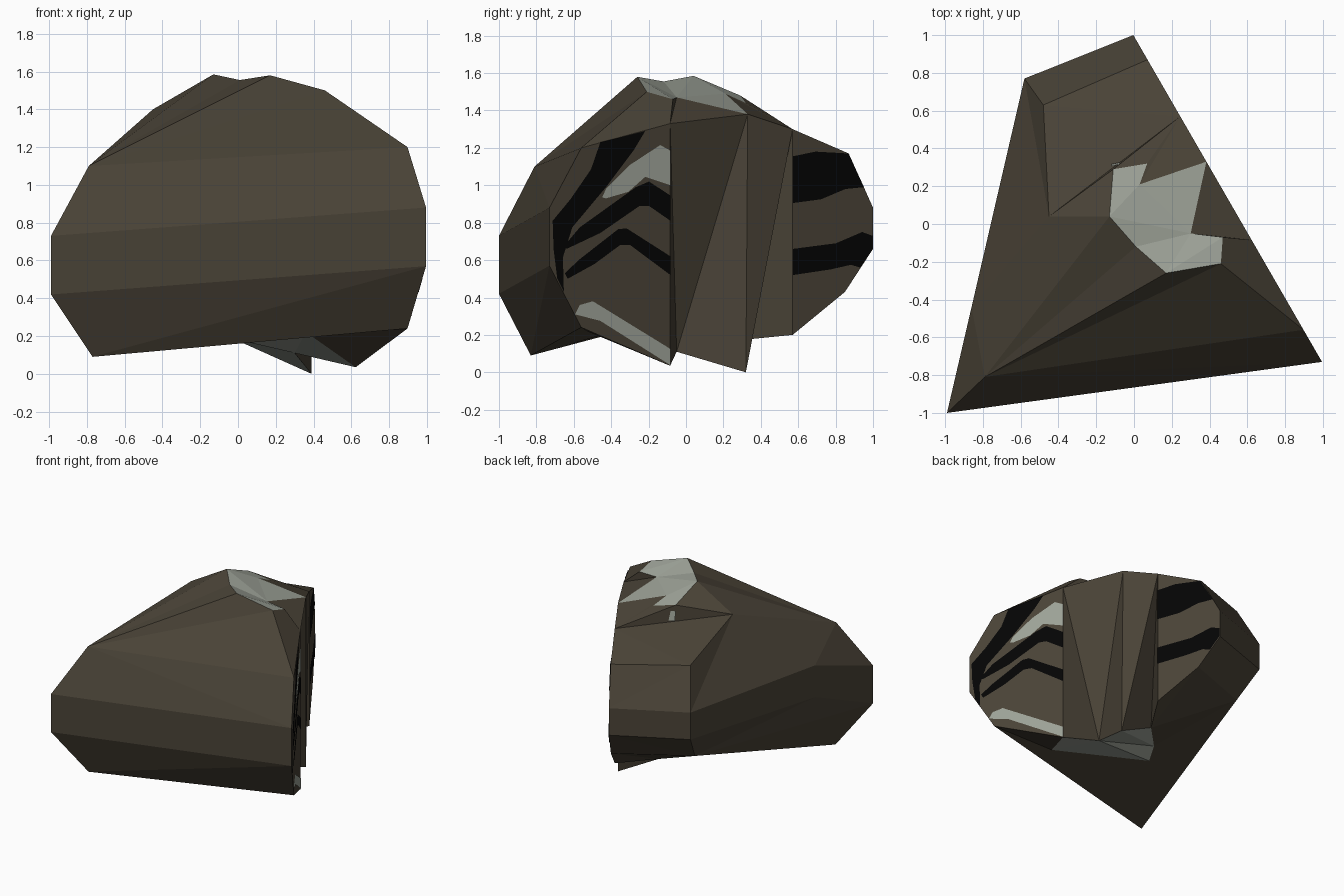
import bpy, bmesh
from mathutils import Vector

if "Cube" in bpy.data.objects:
    bpy.data.objects.remove(bpy.data.objects["Cube"])


def material(name, rgb):
    m = bpy.data.materials.new(name)
    m.diffuse_color = (*rgb, 1)
    m.use_nodes = True
    m.node_tree.nodes["Principled BSDF"].inputs["Base Color"].default_value = m.diffuse_color
    return m


ROCK = material("brown rock", (0.068, 0.056, 0.038))
GREY = material("pale grey mineral", (0.34, 0.365, 0.315))
BLACK = material("black vein", (0.0012, 0.0012, 0.0012))


def cut(y, z, lift=0.0):
    """Point on the flat sawn side, which is a vertical plane facing +x +y."""
    return Vector(((0.497 - 0.5 * y) / 0.866 + lift * 0.866, y + lift * 0.5, z))


def new_object(name, bm, mats):
    mesh = bpy.data.meshes.new(name)
    bm.to_mesh(mesh)
    bm.free()
    for m in mats:
        mesh.materials.append(m)
    ob = bpy.data.objects.new(name, mesh)
    bpy.context.collection.objects.link(ob)
    return ob


# Corner profiles, numbered from the bottom up
profiles = {
    "A": [(-.77, -.83, .09), (-.99, -1, .42), (-.99, -1, .73), (-.79, -.81, 1.10)],
    "B": [cut(-.56, .24), cut(-.73, .57), cut(-.73, .88), cut(-.56, 1.20)],
    "C": [(-.50, .60, .47), (-.58, .77, .69), (-.58, .77, .91), (-.48, .63, 1.216)],
    "D": [cut(.85, .43), cut(1, .66), cut(1, .88), cut(.87, 1.17), cut(.57, 1.30)],
    "E": [(-.86, -.44, .65), (-.86, -.44, .91), (-.45, .04, 1.40)],
    # lower edge of the broken strip in the sawn side, with two notches
    "J": [cut(-.085, .035), (.30, -.05, .11), cut(.32, 0), (.06, .27, .17), cut(.57, .20)],
    # underside mineral patch
    "U": [(-.28, -.10, .30), (-.35, -.24, .26), (.36, -.53, .22)],
    # top mineral patch with two notches
    "T": [(-.13, .04, 1.585), (.17, -.26, 1.58), (.46, -.21, 1.50), (.47, -.07, 1.46),
          (.30, -.05, 1.47), cut(.33, 1.38), (.03, .21, 1.49), (.07, .32, 1.44), (-.11, .29, 1.48),
          (.01, -.12, 1.555)],
    "K": [cut(-.085, 1.33)],
}

rock_faces = [
    # front bands and upper slopes
    "A0 B0 B1 A1", "A1 B1 B2 A2", "A2 B2 B3 A3", "A3 B3 T2", "B3 K0 T2", "A3 T2 T1",
    "A3 T1 T9", "A3 T9 T0", "A3 T0 E2",
    # left side
    "A0 A1 C0", "A1 E0 C1 C0", "A1 A2 E1 E0", "E0 E1 C2 C1", "A2 A3 E2 E1", "E1 E2 C3 C2",
    # back
    "C0 C1 D1 D0", "C1 C2 D2 D1", "C2 C3 D3 D2",
    # upper back and notches around the top patch
    "E2 C3 D3 D4", "E2 D4 T8", "E2 T8 T0", "T8 D4 T7", "T7 D4 T6", "T6 D4 T5",
    "T4 T5 K0", "T4 K0 T3", "T3 K0 T2",
    # sawn side: two flat ends and a broken strip between them
    "B0 B1 B2 B3 K0 J0", "D0 D1 D2 D3 D4 J4",
    "K0 J0 J1", "K0 J1 T5", "J1 J2 T5", "T5 J2 D4", "J2 J3 D4", "J3 J4 D4",
    # underside
    "A0 B0 U2", "A0 U2 U1", "B0 J0 U2", "A0 U1 U0", "A0 U0 C0", "U0 J3 C0", "J3 J4 D0", "J3 D0 C0",
]
grey_faces = [
    "T0 T9 T4", "T9 T1 T4", "T1 T2 T3", "T1 T3 T4", "T0 T4 T6", "T4 T5 T6", "T0 T6 T8", "T6 T7 T8",
    "U2 J0 J1", "U2 J1 U1", "J1 U0 U1", "J1 J2 U0", "J2 J3 U0",
]

# Rock body
bm = bmesh.new()
pts = {k + str(i): bm.verts.new(p) for k, ps in profiles.items() for i, p in enumerate(ps)}
for index, faces in enumerate((rock_faces, grey_faces)):
    for names in faces:
        bm.faces.new([pts[n] for n in names.split()]).material_index = index
bmesh.ops.recalc_face_normals(bm, faces=bm.faces)
bmesh.ops.triangulate(bm, faces=bm.faces, quad_method='SHORT_EDGE', ngon_method='EAR_CLIP')
new_object("rock_body", bm, (ROCK, GREY))


# Thin painted plate, turned to face the given direction
def plate(name, mat, points, facing):
    bm = bmesh.new()
    f = bm.faces.new([bm.verts.new(p) for p in points])
    f.normal_update()
    if f.normal.dot(Vector(facing)) < 0:
        f.normal_flip()
    bmesh.ops.triangulate(bm, faces=[f], ngon_method='EAR_CLIP')
    new_object(name, bm, (mat,))


# Veins on the sawn side, outlines given as (y, z)
def vein(name, mat, outline):
    plate(name, mat, [cut(y, z, 0.004) for y, z in outline], (1, 0.5, 0))


vein("front_edge_vein", BLACK, [(-.46, 1.23), (-.22, 1.29), (-.28, 1.19), (-.43, .99), (-.61, .775),
                                (-.66, .615), (-.655, .43), (-.69, .5), (-.71, .66), (-.715, .81),
                                (-.62, .925), (-.51, 1.085)])
vein("upper_grey_vein", GREY, [(-.45, .935), (-.43, .98), (-.3, 1.11), (-.14, 1.215), (-.085, 1.185),
                               (-.085, 1.0), (-.22, 1.045), (-.31, .965), (-.43, .93)])
vein("upper_chevron_vein", BLACK, [(-.085, .945), (-.085, .81), (-.2, .89), (-.25, .89), (-.46, .745),
                                   (-.64, .66), (-.65, .68), (-.57, .775), (-.27, .99), (-.2, 1.02)])
vein("lower_chevron_vein", BLACK, [(-.085, .62), (-.085, .52), (-.3, .68), (-.355, .68), (-.49, .58),
                                   (-.635, .5), (-.65, .53), (-.57, .605), (-.365, .765), (-.32, .77)])
vein("lower_grey_vein", GREY, [(-.595, .31), (-.57, .36), (-.5, .38), (-.085, .125), (-.085, .038), (-.46, .275)])
vein("upper_back_vein", BLACK, [(.57, 1.155), (.69, 1.18), (.865, 1.17), (.95, .99), (.85, .98), (.72, .925), (.57, .905)])
vein("lower_back_vein", BLACK, [(.57, .66), (.8, .69), (.94, .75), (.995, .73), (.995, .66), (.93, .56),
                                (.88, .575), (.77, .55), (.57, .52)])

# Small mineral spot below the top patch
plate("mineral_spot", GREY, [(-.12, .305, 1.44), (-.07, .318, 1.43), (-.07, .328, 1.36), (-.12, .316, 1.36)], (-.3, 1, .2))
